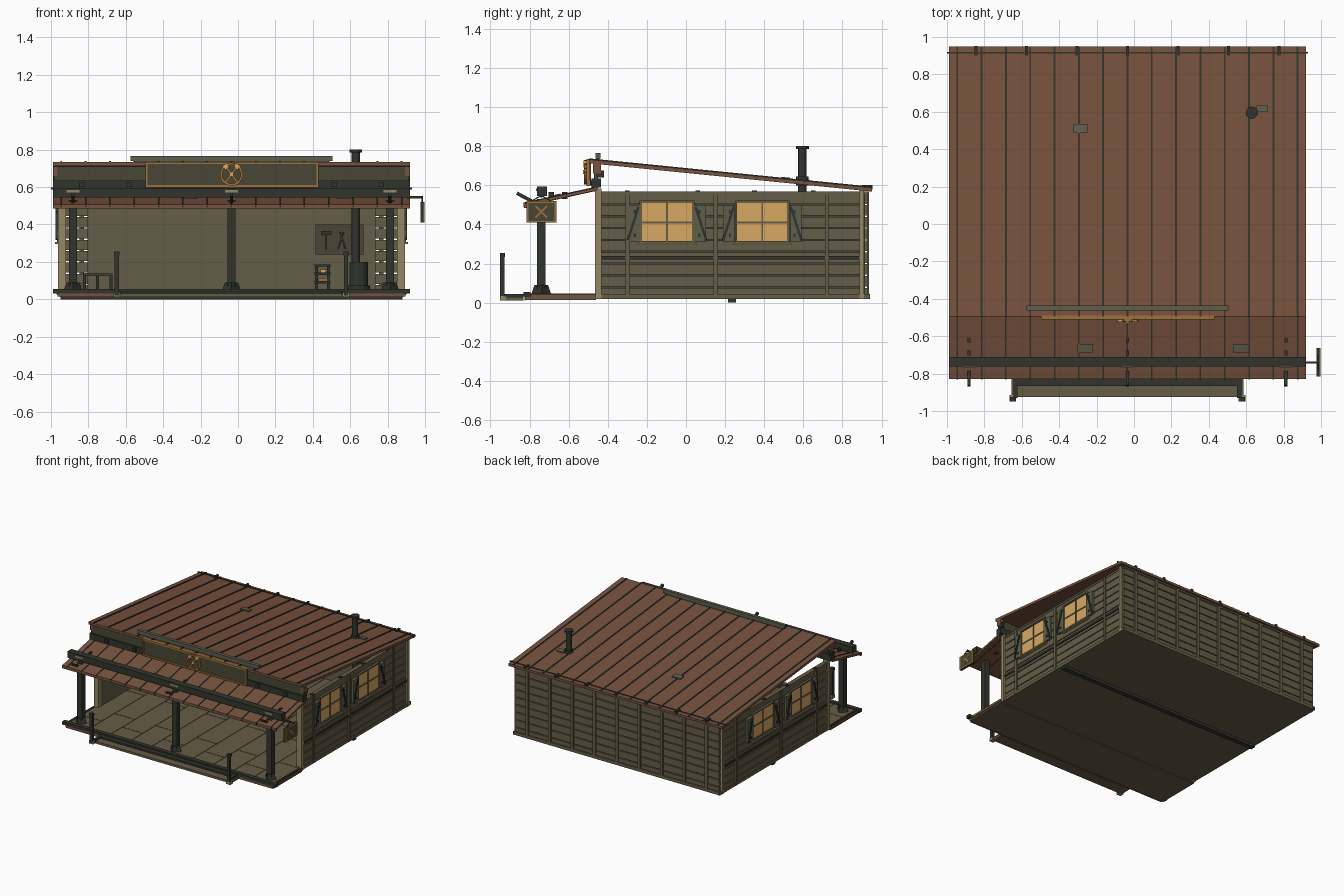
import bpy, bmesh, math
from mathutils import Vector, Matrix

if "Cube" in bpy.data.objects:
    bpy.data.objects.remove(bpy.data.objects["Cube"])

C = -0.035          # centre line of the building
HW = 0.915          # half width of the walls


def srgb(h):
    v = [int(h[i:i + 2], 16) / 255 for i in (0, 2, 4)]
    return [c / 12.92 if c < 0.04045 else ((c + 0.055) / 1.055) ** 2.4 for c in v] + [1]


MATS = {}
for key, col in dict(rust_roof="76523d", olive_wood="655d47", tan_trim="948764", charcoal="31352d",
                     amber_glass="d8a964", orange_trim="a07038", dark_olive="484635",
                     grey_green="5d5f4c").items():
    MATS[key] = bpy.data.materials.new(key)
    MATS[key].diffuse_color = srgb(col)

PARTS = {}


def part(name, mat):
    return PARTS.setdefault((name, mat), bmesh.new())


def box(name, mat, x0, x1, y0, y1, z0, z1):
    m = Matrix.Translation(((x0 + x1) / 2, (y0 + y1) / 2, (z0 + z1) / 2)) @ \
        Matrix.Diagonal((abs(x1 - x0), abs(y1 - y0), abs(z1 - z0), 1))
    bmesh.ops.create_cube(part(name, mat), size=1, matrix=m)


def bar(name, mat, a, b, w, h=None):
    a, b = Vector(a), Vector(b)
    d = b - a
    z = d.normalized()
    side = z.cross(Vector((0, 0, 1)))
    side = side.normalized() if side.length > 0.01 else Vector((1, 0, 0))
    rot = Matrix((side, z.cross(side), z)).transposed().to_4x4()
    m = Matrix.Translation((a + b) / 2) @ rot @ Matrix.Diagonal((w, h or w, d.length, 1))
    bmesh.ops.create_cube(part(name, mat), size=1, matrix=m)


def cyl(name, mat, x, y, z0, z1, r, r2=None, n=12):
    bmesh.ops.create_cone(part(name, mat), cap_ends=True, segments=n, radius1=r,
                          radius2=r if r2 is None else r2, depth=z1 - z0,
                          matrix=Matrix.Translation((x, y, (z0 + z1) / 2)))


def frame_x(name, mat, x0, x1, y0, y1, z0, z1, t):
    """Rectangular frame facing the x axis."""
    for a, b in ((y0, y0 + t), (y1 - t, y1)):
        box(name, mat, x0, x1, a, b, z0, z1)
    for a, b in ((z0, z0 + t), (z1 - t, z1)):
        box(name, mat, x0, x1, y0 + t, y1 - t, a, b)


def slope(name, mat, x0, x1, ya, za, yb, zb, t):
    """Sloped sheet whose top runs from (ya, za) to (yb, zb)."""
    bm = part(name, mat)
    prof = ((ya, za - t), (yb, zb - t), (yb, zb), (ya, za))
    v = [[bm.verts.new((x, y, z)) for y, z in prof] for x in (x0, x1)]
    bm.faces.new(v[0][::-1])
    bm.faces.new(v[1])
    for i in range(4):
        j = (i + 1) % 4
        bm.faces.new((v[0][i], v[0][j], v[1][j], v[1][i]))


def roof_z(y):
    return 0.733 - (y + 0.495) * 0.1


def awn_z(y):
    return 0.508 + (y + 0.83) * 0.22


# floor and porch boards over a dark gap layer
box("floor_base", "olive_wood", C - HW, C + HW, -0.46, 0.93, 0.02, 0.032)
box("porch_base", "olive_wood", C - 0.93, C + 0.93, -0.82, -0.46, 0.014, 0.032)
box("porch_skirt", "rust_roof", C - 0.92, C + 0.92, -0.826, -0.82, 0.012, 0.032)
box("floor_gaps", "dark_olive", C - HW, C + HW, -0.815, 0.92, 0.032, 0.04)
for s in (-1, 1):
    box("porch_skirt", "rust_roof", C + s * 0.93, C + s * 0.936, -0.8, -0.46, 0.026, 0.044)
for i in range(10):
    x = C - HW + i * 0.183
    cuts = [-0.815, -0.64 + 0.16 * (i % 2), -0.1 + 0.16 * (i % 2), 0.42 + 0.1 * (i % 2), 0.92]
    for a, b in zip(cuts, cuts[1:]):
        box("floor_boards", "olive_wood", x + 0.002, x + 0.181, a + 0.002, b - 0.002, 0.036, 0.046)
box("porch_edge", "charcoal", C - 0.955, C + 0.955, -0.83, -0.795, 0.032, 0.056)
box("under_beam", "charcoal", C - HW, C + HW, 0.215, 0.255, 0.0, 0.02)

# front step with low kerb and end posts
box("step", "olive_wood", -0.655, 0.585, -0.925, -0.83, 0.012, 0.03)
box("step_kerb", "charcoal", -0.64, 0.57, -0.865, -0.83, 0.03, 0.044)
for s in (-1, 1):
    x = C + s * 0.613
    box("step_post", "charcoal", x - 0.011, x + 0.011, -0.95, -0.928, 0.02, 0.25)
    box("step_post_cap", "charcoal", x - 0.015, x + 0.015, -0.95, -0.925, 0.235, 0.255)
    box("step_post_foot", "tan_trim", x - 0.018, x + 0.018, -0.95, -0.915, 0.012, 0.035)
    bar("step_side_rail", "charcoal", (x - s * 0.015, -0.93, 0.034), (x - s * 0.015, -0.83, 0.034), 0.022)

# walls: planks over a core
PITCH = 0.0605
for i in range(9):
    z0, z1 = 0.022 + i * PITCH, 0.022 + (i + 1) * PITCH - 0.0065
    box("back_planks", "olive_wood", C - HW + 0.005, C + HW - 0.005, 0.912, 0.927, z0, z1)
    for s in (-1, 1):
        x = C + s * HW
        box("side_planks", "olive_wood", x - s * 0.015, x, -0.44, 0.9, z0, z1)
box("back_core", "dark_olive", C - 0.77, C + 0.77, 0.905, 0.915, 0.03, 0.56)
box("back_inner_wall", "olive_wood", C - 0.77, C + 0.77, 0.895, 0.905, 0.03, 0.56)
for i in range(9):
    x = C - 0.8 + i * 0.2
    box("back_battens", "olive_wood", x - 0.012, x + 0.012, 0.925, 0.937, 0.022, 0.565)
box("back_sill", "olive_wood", C - HW, C + HW, 0.92, 0.938, 0.02, 0.045)
box("back_top_plate", "olive_wood", C - HW, C + HW, 0.9, 0.935, 0.555, 0.568)

for s in (-1, 1):
    x = C + s * HW
    box("side_core", "dark_olive", x - s * 0.022, x - s * 0.01, -0.44, 0.9, 0.03, 0.56)
    box("side_inner_wall", "olive_wood", x - s * 0.03, x - s * 0.022, -0.44, 0.9, 0.03, 0.56)
    box("side_sill", "olive_wood", x - s * 0.01, x + s * 0.008, -0.44, 0.94, 0.02, 0.044)
    box("side_rail", "charcoal", x, x + s * 0.008, -0.43, 0.89, 0.222, 0.238)
    box("side_top_plate", "olive_wood", x - s * 0.03, x + s * 0.004, -0.44, 0.9, 0.553, 0.568)
    for y in (-0.3, 0.15, 0.72):
        box("side_battens", "olive_wood", x, x + s * 0.011, y - 0.01, y + 0.01, 0.022, 0.565)
    for y in (-0.3, 0.06, 0.35, 0.65):
        box("plate_blocks", "charcoal", x - s * 0.02, x + s * 0.006, y - 0.012, y + 0.012, 0.566, 0.575)
    # corner posts
    box("front_corner_post", "tan_trim", x - s * 0.03, x + s * 0.012, -0.465, -0.433, 0.02, 0.585)
    box("back_corner_post", "tan_trim", x - s * 0.02, x + s * 0.012, 0.888, 0.911, 0.02, 0.575)
    # windows with open shutters
    for yc in (-0.097, 0.39):
        box("window_glass", "amber_glass", x, x + s * 0.008, yc - 0.13, yc + 0.13, 0.315, 0.512)
        frame_x("window_frame", "olive_wood", x, x + s * 0.018, yc - 0.14, yc + 0.14, 0.305, 0.522, 0.01)
        box("window_sill", "tan_trim", x, x + s * 0.028, yc - 0.15, yc + 0.15, 0.295, 0.305)
        box("window_bars", "olive_wood", x, x + s * 0.013, yc - 0.005, yc + 0.005, 0.315, 0.512)
        box("window_bars", "olive_wood", x, x + s * 0.0125, yc - 0.13, yc + 0.13, 0.406, 0.416)
        for t in (-1, 1):
            a, b = yc + t * 0.141, yc + t * 0.2
            box("shutter", "grey_green", x, x + s * 0.018, min(a, b), max(a, b), 0.31, 0.5)
            bar("shutter_brace", "charcoal", (x + s * 0.018, a + t * 0.005, 0.49),
                (x + s * 0.018, b, 0.32), 0.013)
            for z in (0.345, 0.465):
                box("shutter_hinge", "charcoal", x, x + s * 0.024, yc + t * 0.165 - 0.006,
                    yc + t * 0.165 + 0.006, z - 0.008, z + 0.008)

# main roof with standing seams
slope("roof", "rust_roof", C - 0.955, C + 0.955, -0.495, roof_z(-0.495), 0.95, roof_z(0.95), 0.02)
for i in range(15):
    x = C + (i - 7) * 0.13
    slope("roof_seams", "charcoal", x - 0.005, x + 0.005, -0.495, roof_z(-0.495) + 0.005,
          0.948, roof_z(0.948) + 0.005, 0.01)
box("eave_rod", "charcoal", C - 0.965, C + 0.965, 0.912, 0.92, roof_z(0.915) - 0.004, roof_z(0.915) + 0.005)
for i in range(7):
    x = C + (i - 3) * 0.27
    box("eave_clips", "charcoal", x - 0.008, x + 0.008, 0.9, 0.953, roof_z(0.95) - 0.01, roof_z(0.9) + 0.008)

# porch awning, seams and weather beam
slope("awning", "rust_roof", C - 0.955, C + 0.955, -0.83, awn_z(-0.83), -0.455, awn_z(-0.455), 0.016)
box("awning_fascia", "rust_roof", C - 0.955, C + 0.955, -0.828, -0.815, 0.485, 0.505)
for i in range(15):
    x = C + (i - 7) * 0.13
    slope("awning_seams", "charcoal", x - 0.004, x + 0.004, -0.832, awn_z(-0.832) + 0.004,
          -0.455, awn_z(-0.455) + 0.004, 0.022)
box("awning_beam", "charcoal", C - 0.955, C + 0.955, -0.762, -0.71, 0.545, 0.595)
for k in (-1, 0, 1):
    x = C + k * 0.847
    box("porch_post", "charcoal", x - 0.022, x + 0.022, -0.762, -0.718, 0.05, 0.53)
    cyl("porch_post_foot", "charcoal", x, -0.74, 0.046, 0.09, 0.05, 0.035, 4)
    bar("awning_hook", "charcoal", (x, -0.79, 0.52), (x, -0.865, 0.56), 0.018)
    for y in (-0.69, -0.62):
        box("beam_strap", "charcoal", x - 0.008, x + 0.008, y - 0.014, y + 0.014, 0.53, 0.565)
    box("beam_plate", "tan_trim", x - 0.035, x + 0.035, -0.768, -0.762, 0.57, 0.585)

# roof patches
for x, y, w, d in ((-0.285, 0.51, 0.075, 0.045), (0.685, 0.615, 0.06, 0.035)):
    slope("roof_patch", "grey_green", x - w / 2, x + w / 2, y - d / 2, roof_z(y - d / 2) + 0.009,
          y + d / 2, roof_z(y + d / 2) + 0.009, 0.009)
for x in (-0.26, 0.57):
    slope("awning_patch", "grey_green", x - 0.042, x + 0.042, -0.688, awn_z(-0.688) + 0.009,
          -0.642, awn_z(-0.642) + 0.009, 0.009)

# false front with sign board, top rail and emblem wheel
box("front_fascia", "dark_olive", C - 0.95, C + 0.95, -0.47, -0.45, 0.585, 0.715)
box("front_lintel", "charcoal", C - 0.955, C + 0.955, -0.482, -0.435, 0.588, 0.636)
box("front_top_rail", "grey_green", -0.575, 0.505, -0.463, -0.437, 0.738, 0.765)
box("top_rail_support", "dark_olive", -0.56, 0.49, -0.458, -0.442, 0.7, 0.74)
box("sign_board", "dark_olive", -0.485, 0.42, -0.505, -0.485, 0.61, 0.727)
for z in (0.603, 0.727):
    box("sign_frame", "orange_trim", -0.495, 0.43, -0.51, -0.49, z - 0.005, z + 0.008)
for x in (-0.495, 0.42):
    box("sign_frame", "orange_trim", x, x + 0.01, -0.51, -0.49, 0.603, 0.73)
ring = [(C + 0.056 * math.cos(i * math.pi / 10), -0.516, 0.668 + 0.056 * math.sin(i * math.pi / 10))
        for i in range(20)]
for i in range(20):
    bar("emblem_wheel", "orange_trim", ring[i], ring[(i + 1) % 20], 0.013)
for i in (3, 7):
    bar("emblem_tools", "orange_trim", ring[i], ring[i + 10], 0.012)
    p = Vector(ring[i])
    d = (p - Vector((C, -0.516, 0.668))) * 0.15
    bar("emblem_tool_heads", "amber_glass", p - d * 2, p + d, 0.016, 0.026)
bar("emblem_hub", "amber_glass", (C - 0.011, -0.518, 0.668), (C + 0.011, -0.518, 0.668), 0.02, 0.02)
for s in (-1, 1):
    x = C + s * 0.942
    box("fascia_bracket", "rust_roof", x - 0.013, x + 0.013, -0.475, -0.435, 0.66, 0.715)
    box("fascia_bracket_block", "charcoal", x - 0.012, x + 0.012, -0.46, -0.42, 0.64, 0.675)
    for o in (0.55, 0.8):
        box("lintel_bolts", "charcoal", C + s * o - 0.015, C + s * o + 0.015, -0.492, -0.47, 0.6, 0.625)

# hanging side sign
bar("sign_arm", "charcoal", (0.9, -0.74, 0.545), (0.99, -0.74, 0.545), 0.012)
box("side_sign", "charcoal", 0.979, 0.993, -0.815, -0.663, 0.41, 0.52)
for x in (0.977, 0.993):
    box("side_sign_panel", "dark_olive", x, x + 0.002, -0.806, -0.672, 0.419, 0.511)
    frame_x("side_sign_frame", "orange_trim", x - 0.001, x + 0.003, -0.815, -0.663, 0.41, 0.52, 0.009)
for t in (-1, 1):
    bar("side_sign_chain", "charcoal", (0.985, -0.74 + t * 0.05, 0.52), (0.985, -0.74, 0.548), 0.006)
    bar("side_sign_cross", "orange_trim", (0.986, -0.74 - 0.03, 0.465 - t * 0.03),
        (0.986, -0.74 + 0.03, 0.465 + t * 0.03), 0.022, 0.01)

# stove and chimney pipe
cyl("stove", "charcoal", 0.645, 0.6, 0.07, 0.2, 0.05)
cyl("stove_base", "charcoal", 0.645, 0.6, 0.046, 0.075, 0.06)
cyl("stove_pipe", "charcoal", 0.63, 0.595, 0.2, 0.79, 0.022)
cyl("pipe_cap", "charcoal", 0.63, 0.595, 0.785, 0.802, 0.033)
cyl("pipe_collar", "charcoal", 0.63, 0.595, 0.6, 0.645, 0.032)

# tool board, small stool and bench
box("tool_board", "dark_olive", 0.415, 0.67, 0.88, 0.895, 0.24, 0.4)
box("hammer", "charcoal", 0.445, 0.5, 0.87, 0.88, 0.345, 0.365)
box("hammer", "charcoal", 0.468, 0.477, 0.87, 0.88, 0.265, 0.35)
for t in (-1, 1):
    bar("tongs", "charcoal", (0.555 - t * 0.02, 0.874, 0.27), (0.555 + t * 0.01, 0.874, 0.36), 0.01)
for z in (0.085, 0.13, 0.175):
    box("stool_shelves", "charcoal", 0.41, 0.495, 0.55, 0.63, z, z + 0.012)
box("stool_stock", "orange_trim", 0.43, 0.475, 0.56, 0.62, 0.097, 0.115)
box("stool_stock", "amber_glass", 0.44, 0.47, 0.56, 0.62, 0.142, 0.16)
for x in (0.42, 0.485):
    box("stool_legs", "charcoal", x - 0.008, x + 0.008, 0.56, 0.62, 0.046, 0.185)
box("bench_seat", "dark_olive", -0.83, -0.67, 0.3, 0.6, 0.125, 0.14)
for x in (-0.82, -0.75, -0.68):
    box("bench_legs", "charcoal", x - 0.008, x + 0.008, 0.31, 0.59, 0.046, 0.125)

# turn every part into an object
for (name, mat), bm in PARTS.items():
    bmesh.ops.recalc_face_normals(bm, faces=bm.faces)
    me = bpy.data.meshes.new(name)
    bm.to_mesh(me)
    bm.free()
    me.materials.append(MATS[mat])
    bpy.context.collection.objects.link(bpy.data.objects.new(name, me))

for m in bpy.data.materials:
    if m.users and not m.is_grease_pencil:
        m.use_nodes = True
        m.node_tree.nodes["Principled BSDF"].inputs["Base Color"].default_value = m.diffuse_color
